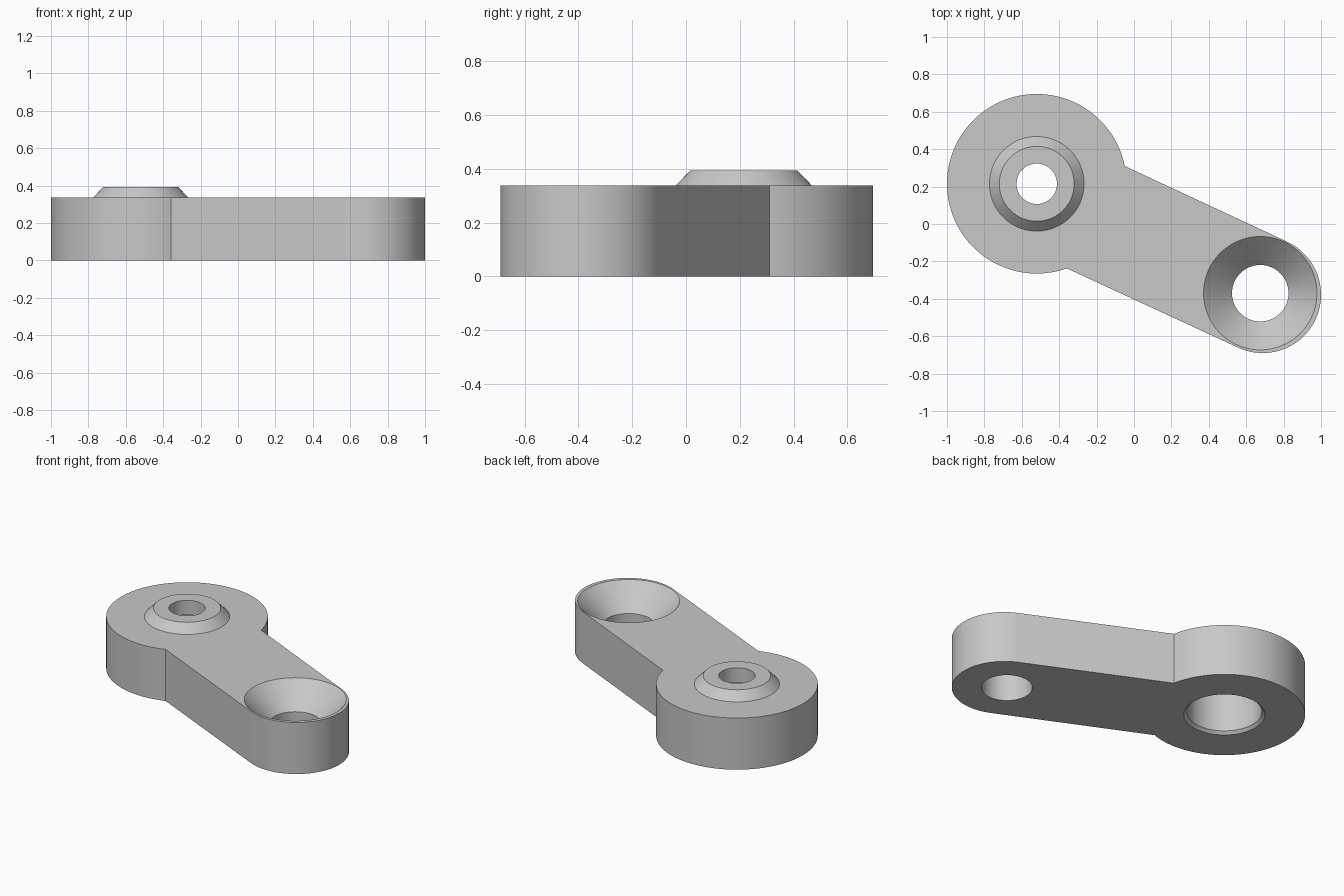
import bpy
import bmesh
from math import cos, sin, radians, tau
from mathutils import Matrix

old = bpy.data.objects.get("Cube")
if old:
    bpy.data.objects.remove(old)

HEIGHT = 0.338
BIG = (-0.52, 0.215)       # centre of the large round end
SMALL = (0.688, -0.378)    # centre of the rounded arm tip
SCREW = (0.675, -0.37)     # centre of the countersunk hole

grey = bpy.data.materials.new("light grey")
grey.use_nodes = True
colour = (0.58, 0.58, 0.58, 1)
grey.diffuse_color = colour
grey.node_tree.nodes["Principled BSDF"].inputs["Base Color"].default_value = colour


def finish(name, bm):
    bmesh.ops.recalc_face_normals(bm, faces=bm.faces)
    mesh = bpy.data.meshes.new(name)
    bm.to_mesh(mesh)
    bm.free()
    mesh.materials.append(grey)
    obj = bpy.data.objects.new(name, mesh)
    bpy.context.collection.objects.link(obj)
    return obj


def arc(centre, radius, start, end, steps):
    angles = [radians(start + (end - start) * i / steps) for i in range(steps + 1)]
    return [(centre[0] + radius * cos(a), centre[1] + radius * sin(a)) for a in angles]


def lathe(name, centre, profile, steps=96):
    """Solid of revolution from (radius, z) points that start and end on the axis."""
    bm = bmesh.new()
    verts = [bm.verts.new((r, 0, z)) for r, z in profile]
    edges = [bm.edges.new(pair) for pair in zip(verts, verts[1:])]
    bmesh.ops.spin(bm, geom=verts + edges, cent=(0, 0, 0), axis=(0, 0, 1),
                   angle=tau, steps=steps)
    bmesh.ops.remove_doubles(bm, verts=bm.verts, dist=0.0001)
    bmesh.ops.transform(bm, matrix=Matrix.Translation((*centre, 0)), verts=bm.verts)
    return finish(name, bm)


def combine(target, tool, operation):
    mod = target.modifiers.new(operation, "BOOLEAN")
    mod.operation = operation
    mod.solver = "EXACT"
    mod.object = tool
    tool.hide_render = True
    graph = bpy.context.evaluated_depsgraph_get()
    mesh = bpy.data.meshes.new_from_object(target.evaluated_get(graph))
    target.modifiers.clear()
    target.data = mesh
    bpy.data.objects.remove(tool)


# Lever body: large disc running into a straight arm with a round tip
outline = arc(BIG, 0.48, 11.4, 289.6, 90) + arc(SMALL, 0.312, -115, 65, 56)
bm = bmesh.new()
base = bm.faces.new([bm.verts.new((x, y, 0)) for x, y in outline])
top = bmesh.ops.extrude_face_region(bm, geom=[base])["geom"]
bmesh.ops.translate(bm, vec=(0, 0, HEIGHT),
                    verts=[v for v in top if isinstance(v, bmesh.types.BMVert)])
lever = finish("lever_body", bm)

# Raised boss with a sloped rim
boss = lathe("boss", BIG, [(0, 0.32), (0.253, 0.32), (0.253, HEIGHT),
                           (0.2, 0.393), (0, 0.393)])
combine(lever, boss, "UNION")

# Pivot bore: chamfered wide recess below, narrow hole through the boss
bore = lathe("pivot_bore", BIG, [(0, -0.1), (0.241, -0.1), (0.241, 0), (0.223, 0.018),
                                 (0.223, 0.298), (0.108, 0.298), (0.108, 0.5), (0, 0.5)])
combine(lever, bore, "DIFFERENCE")

# Countersunk screw hole at the arm tip
sink = lathe("screw_hole", SCREW, [(0, -0.1), (0.151, -0.1), (0.151, HEIGHT - 0.152),
                                   (0.303, HEIGHT), (0.303, 0.5), (0, 0.5)])
combine(lever, sink, "DIFFERENCE")

# Smooth round walls, sharp rims
bpy.ops.object.select_all(action="DESELECT")
lever.select_set(True)
bpy.context.view_layer.objects.active = lever
bpy.ops.object.shade_smooth_by_angle(angle=radians(25))
